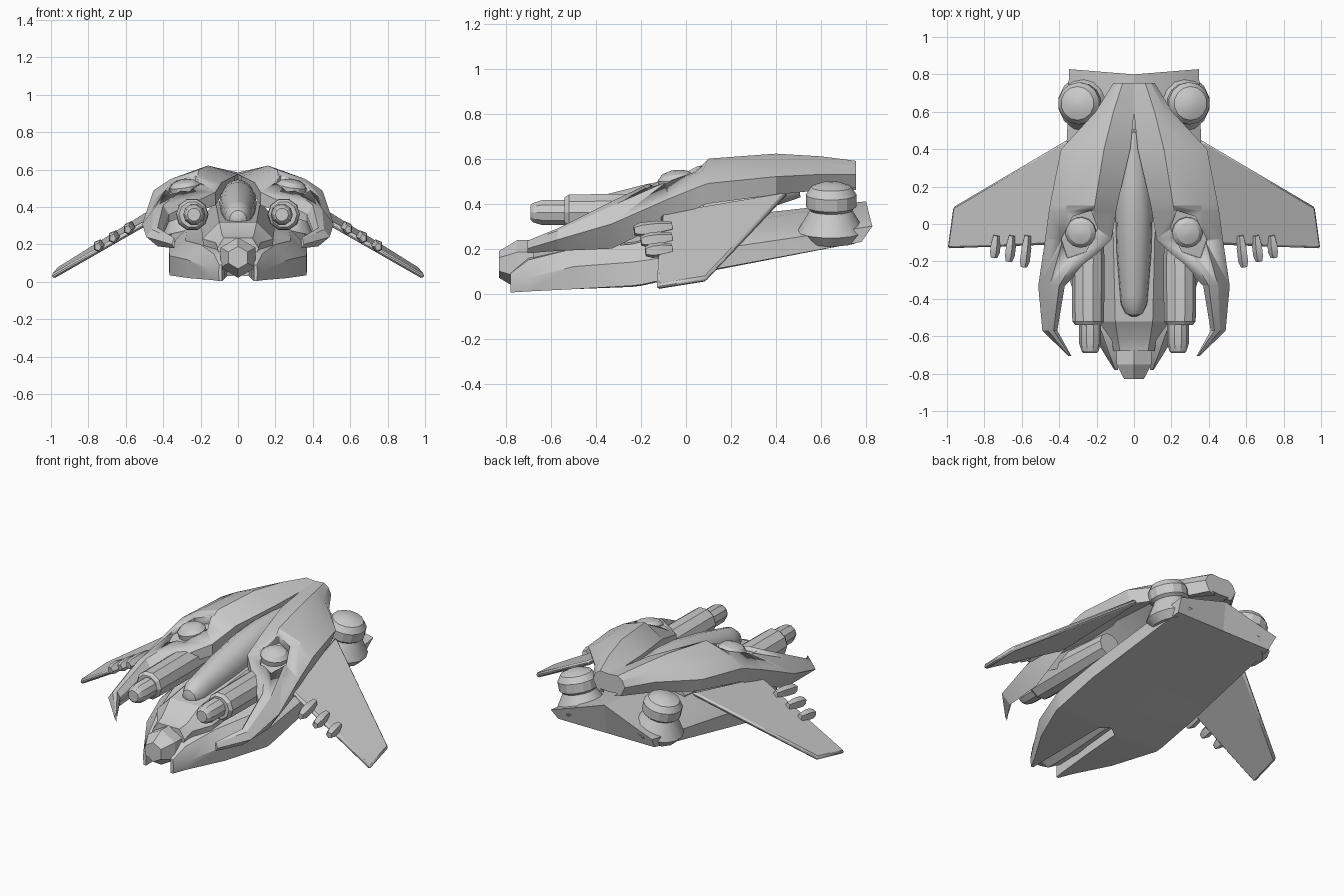
import bpy, bmesh, math
from mathutils import Vector, Matrix

if "Cube" in bpy.data.objects:
    bpy.data.objects.remove(bpy.data.objects["Cube"])

grey = bpy.data.materials.new("hull_grey")
grey.use_nodes = True
grey.diffuse_color = (0.6, 0.6, 0.6, 1)
grey.node_tree.nodes["Principled BSDF"].inputs["Base Color"].default_value = (0.6, 0.6, 0.6, 1)


def finish(name, bm, mirror=True, angle=25):
    bmesh.ops.recalc_face_normals(bm, faces=bm.faces)
    mesh = bpy.data.meshes.new(name)
    bm.to_mesh(mesh)
    bm.free()
    mesh.materials.append(grey)
    obj = bpy.data.objects.new(name, mesh)
    bpy.context.collection.objects.link(obj)
    bpy.ops.object.select_all(action='DESELECT')
    bpy.context.view_layer.objects.active = obj
    obj.select_set(True)
    bpy.ops.object.shade_smooth_by_angle(angle=math.radians(angle))
    if mirror:
        obj.modifiers.new("Mirror", 'MIRROR')
    return obj


def skin(bm, rings):
    """Bridge equal rings of points and cap both ends."""
    vs = [[bm.verts.new(p) for p in ring] for ring in rings]
    n = len(vs[0])
    for a, b in zip(vs, vs[1:]):
        for i in range(n):
            j = (i + 1) % n
            bm.faces.new((a[i], a[j], b[j], b[i]))
    bm.faces.new(vs[0])
    bm.faces.new(vs[-1])


def loft(name, sections, mirror=True):
    """Sections are (y, [(x, z) or (x, z, y shift), ...])."""
    bm = bmesh.new()
    skin(bm, [[(p[0], y + (p[2] if len(p) > 2 else 0), p[1]) for p in pts]
              for y, pts in sections])
    return finish(name, bm, mirror)


def lathe(name, base, axis, profile, sides=12, scale=(1, 1), mirror=True, turn=0):
    """Profile of (radius, distance) turned about an axis."""
    bm = bmesh.new()
    step = 2 * math.pi / sides
    skin(bm, [[(r * math.cos(step * i + turn) * scale[0],
                r * math.sin(step * i + turn) * scale[1], h)
               for i in range(sides)] for r, h in profile])
    rot = Vector(axis).to_track_quat('Z', 'Y').to_matrix().to_4x4()
    bmesh.ops.transform(bm, matrix=Matrix.Translation(base) @ rot, verts=bm.verts)
    return finish(name, bm, mirror)


# Upper shell: inner edge, ridge, shoulder, widest line, lower lip, thickness
shell_rows = [
    (.755, (0, .585), (.06, .59), (.09, .57), (.11, .53), (.08, .47), .11),
    (.60, (0, .575), (.11, .61), (.17, .58), (.205, .53), (.18, .46), .10),
    (.40, (.02, .565), (.16, .622), (.30, .57), (.39, .52), (.36, .44), .08),
    (.10, (.09, .53), (.21, .60), (.36, .55), (.45, .49), (.43, .40), .08),
    (.07, (.095, .52), (.215, .57), (.365, .54), (.455, .48), (.43, .39), .07),
    (-.08, (.12, .48), (.25, .53), (.38, .50), (.475, .42), (.45, .32), .07),
    (-.33, (.37, .36), (.40, .41), (.45, .39), (.512, .31), (.44, .20), .04),
    (-.57, (.41, .26), (.43, .29), (.46, .28), (.49, .24), (.43, .19), .03),
    (-.705, (.335, .22), (.34, .235), (.345, .23), (.352, .20), (.34, .18), .01),
]
shell = loft("upper_shell", [
    (y, [i, r, s, o, u, (s[0] - t / 2, s[1] - t), (r[0], r[1] - t), (i[0], i[1] - t)])
    for y, i, r, s, o, u, t in shell_rows])

# Pocket for each dome turret, cut into the shell before mirroring
cutter = lathe("pocket_cutter", (.29, -.05, .485), (.1, -.2, 1), [(1, 0), (1, .3)],
               6, (.085, .15), False, math.pi / 2)
cutter.hide_render = True
cut = shell.modifiers.new("Pocket", 'BOOLEAN')
cut.operation, cut.solver, cut.object = 'DIFFERENCE', 'EXACT', cutter
bpy.context.view_layer.objects.active = shell
bpy.ops.object.modifier_move_to_index(modifier="Pocket", index=0)
bpy.ops.object.modifier_apply(modifier="Pocket")
bpy.data.objects.remove(cutter)
lathe("dome_turret", (.28, -.04, .475), (.15, -.15, 1),
      [(.08, 0), (.082, .04), (.06, .062), (.02, .073)], 14)

# Lower hull with a notch at the bow: keel, bilge, chine, deck edge, deck middle
loft("lower_hull", [
    (-.78, [(.085, .005), (.1, .005), (.105, .05), (.1, .09), (.085, .09)]),
    (-.70, [(.08, .01), (.14, .01), (.155, .07), (.13, .15), (.08, .16)]),
    (-.50, [(.07, .02), (.26, .02), (.275, .12), (.2, .2), (.07, .21)]),
    (-.24, [(.06, .03), (.365, .035), (.365, .14), (.28, .22), (.06, .24)]),
    (-.20, [(0, .035), (.367, .04), (.367, .145), (.28, .23), (0, .25)]),
    (.08, [(0, .095), (.37, .10), (.37, .19), (.27, .29), (0, .33)]),
    (.80, [(0, .23, -.02), (.33, .23, -.02), (.347, .30, .028), (.2, .345, .016), (0, .41)]),
])

# Central body under the canopy, stepping down to the nose
loft("central_body", [
    (-.68, [(0, .06), (.08, .07), (.11, .18), (.075, .235), (0, .235)]),
    (-.62, [(0, .05), (.1, .07), (.12, .21), (.085, .25), (0, .25)]),
    (-.52, [(0, .06), (.17, .08), (.19, .23), (.1, .32), (0, .32)]),
    (.3, [(0, .2), (.2, .22), (.2, .33), (.12, .43), (0, .43)]),
])
lathe("canopy", (0, .5, .485), (0, -.99, -.155),
      [(.05, 0), (.09, .26), (.1, .42), (.092, .67), (.075, .88), (.07, .94), (.045, .99), (.015, 1.005)],
      16, (1, 1.15), False)
lathe("nose_gun", (0, -.83, .13), (0, 1, 0),
      [(.06, 0), (.108, .08), (.108, .2), (.08, .58)], 6, mirror=False, turn=math.pi / 2)

# Twin cannons beside the canopy
lathe("cannon_body", (.245, -.54, .36), (0, 1, 0),
      [(.07, 0), (.085, .02), (.088, .35), (.07, .62)], 10)
lathe("cannon_barrel", (.235, -.69, .36), (0, 1, 0),
      [(.035, 0), (.045, .01), (.058, .05), (.058, .2)], 10)

# Rear lift engines, leaning outward over a flared skirt
lathe("lift_engine", (.25, .645, .235), (.22, 0, 1),
      [(.12, 0), (.15, .045), (.1, .13), (.095, .14), (.112, .155),
       (.113, .21), (.09, .245), (.05, .26), (.01, .265)], 14)

# Drooping wings
bm = bmesh.new()
outline = [(.36, .45, .455), (.97, .09, .075), (1, -.13, .04), (.44, -.11, .36)]
skin(bm, [outline, [(x - .012, y, z - .025) for x, y, z in outline]])
wing = finish("wing", bm)
edge = wing.modifiers.new("Edge", 'BEVEL')
edge.width, edge.segments = .01, 1

# Missiles under each wing's front edge
for k, (x, length) in enumerate([(.57, .17), (.65, .14), (.73, .12)]):
    lathe(f"missile_{k + 1}", (x + .02, -.06 - length, .28 - .58 * (x - .57)), (-.12, 1, .12),
          [(.022, 0), (.034, .03), (.034, length * .6), (.022, length)], 5, (.85, 1))
